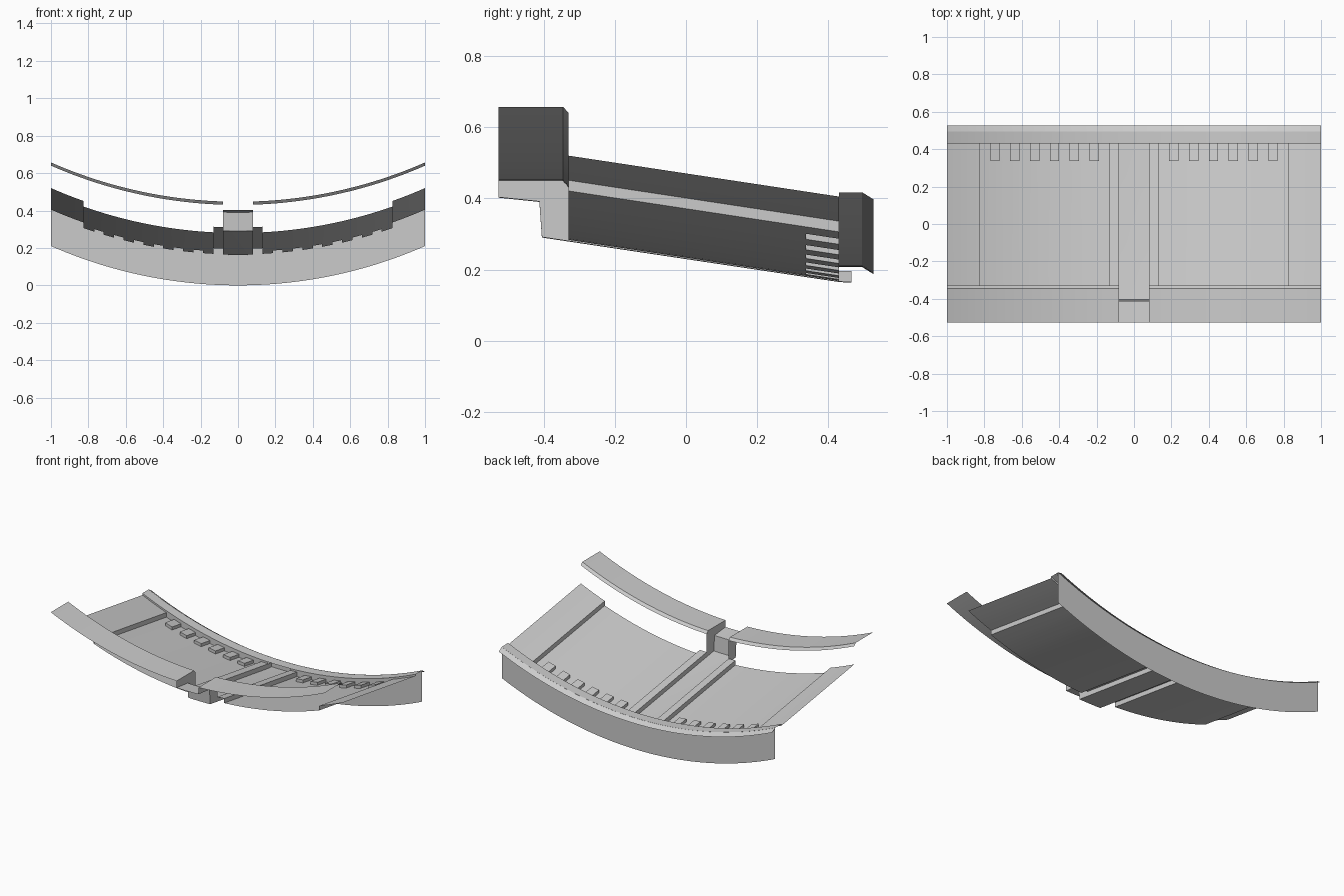
import bpy, bmesh, math

if "Cube" in bpy.data.objects:
    bpy.data.objects.remove(bpy.data.objects["Cube"])

RADIUS = 2.486          # arc of the sweep across x
HALF = 0.08             # half width of the centre channel


def bend(x):
    return RADIUS - math.sqrt(RADIUS * RADIUS - x * x)


def spans(x0, x1, step=0.04):
    n = max(1, round((x1 - x0) / step))
    return [x0 + (x1 - x0) * i / n for i in range(n + 1)]


def sweep(bm, profile, xs):
    """Sheet made by sweeping a (y, z) profile along the arc."""
    rows = [[bm.verts.new((x, y, z + bend(x))) for y, z in profile] for x in xs]
    for a, b in zip(rows, rows[1:]):
        for i in range(len(profile) - 1):
            bm.faces.new((a[i], b[i], b[i + 1], a[i + 1]))


def wall(bm, x, outline):
    """Flat upright wall across x from a (y, z) outline."""
    bm.faces.new([bm.verts.new((x, y, z + bend(x))) for y, z in outline])


def finish(bm, name):
    bmesh.ops.remove_doubles(bm, verts=bm.verts, dist=0.0005)
    mesh = bpy.data.meshes.new(name)
    bm.to_mesh(mesh)
    bm.free()
    obj = bpy.data.objects.new(name, mesh)
    bpy.context.collection.objects.link(obj)
    mod = obj.modifiers.new("mirror", 'MIRROR')
    mod.merge_threshold = 0.0005
    bpy.ops.object.select_all(action='DESELECT')
    obj.select_set(True)
    bpy.context.view_layer.objects.active = obj
    bpy.ops.object.shade_smooth_by_angle(angle=math.radians(12))
    return obj


# Deck: sloping sheet with raised rib, raised outer panel and a row of bumps
Y0, Y1, Y2 = -0.33, 0.337, 0.43


def deck_z(y):
    return 0.28 + (0.165 - 0.28) * (y - Y0) / (Y2 - Y0)


cells = [(HALF, 0.13, 0.03, 0.03)]      # x start, x end, front lift, back lift
x = 0.13
for i in range(6):
    b = 0.188 + 0.106 * i
    cells += [(x, b, 0, 0), (b, b + 0.05, 0, 0.02)]
    x = b + 0.05
cells += [(x, 0.825, 0, 0), (0.825, 1.0, 0.03, 0.03)]

bm = bmesh.new()
for n, (xa, xb, lf, lb) in enumerate(cells):
    prof = [(Y0, deck_z(Y0) + lf), (Y1, deck_z(Y1) + lf)]
    if lf != lb:
        prof.append((Y1, deck_z(Y1) + lb))
    prof += [(Y2, deck_z(Y2) + lb), (Y2, 0.207)]
    sweep(bm, prof, spans(xa, xb))
    if n:
        pf, pb = cells[n - 1][2:]
        for ya, yb, old, new in ((Y0, Y1, pf, lf), (Y1, Y2, pb, lb)):
            if old != new:
                wall(bm, xa, [(ya, deck_z(ya) + new), (yb, deck_z(yb) + new),
                              (yb, deck_z(yb) + old), (ya, deck_z(ya) + old)])
finish(bm, "deck")

# Back lip with a drooping edge
bm = bmesh.new()
sweep(bm, [(0.43, 0.207), (0.495, 0.207), (0.527, 0.187)], spans(0, 1))
finish(bm, "back_lip")

# Upright back wall under the lip
bm = bmesh.new()
sweep(bm, [(0.496, 0.207), (0.496, 0.0)], spans(0, 1))
finish(bm, "back_wall")

# Front rail either side of the channel
bm = bmesh.new()
sweep(bm, [(-0.527, 0.447), (-0.345, 0.447), (-0.33, 0.43)], spans(HALF, 1))
finish(bm, "front_rail")

# Centre channel: stepped floor and its side walls
floor = [(-0.527, 0.402), (-0.412, 0.39), (-0.405, 0.29),
         (0.43, 0.165), (0.465, 0.163), (0.465, 0.207)]
bm = bmesh.new()
sweep(bm, floor, spans(0, HALF))
wall(bm, HALF, floor[:5] + [(0.465, 0.195), (0.43, 0.195), (-0.33, 0.31),
                            (-0.33, 0.43), (-0.345, 0.447), (-0.527, 0.447)][::1])
finish(bm, "centre_channel")
